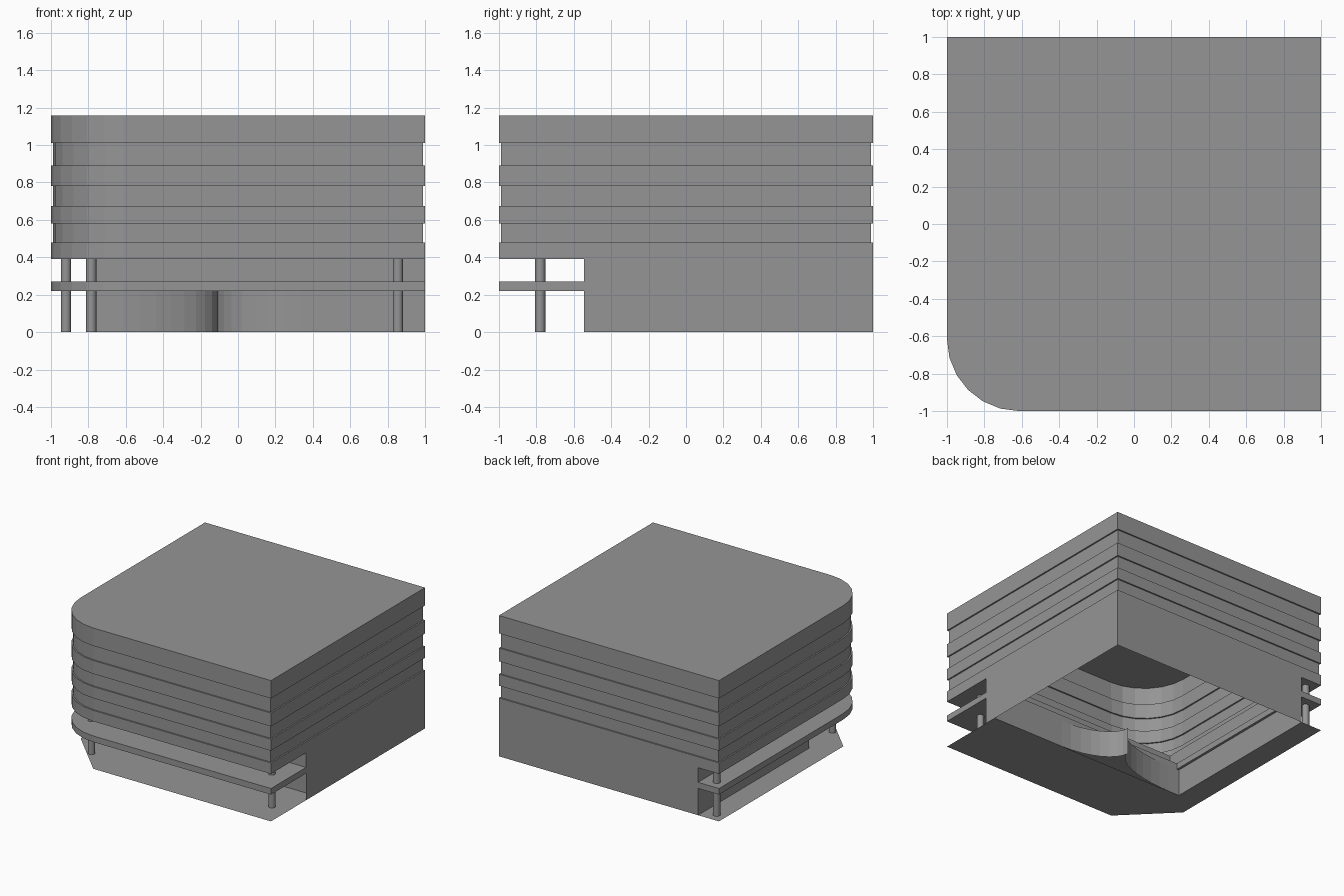
import bpy, bmesh, math

cube = bpy.data.objects.get("Cube")
if cube:
    bpy.data.objects.remove(cube)

grey = bpy.data.materials.new("concrete grey")
grey.use_nodes = True
GREY = (0.3, 0.3, 0.3, 1)
grey.diffuse_color = GREY
grey.node_tree.nodes["Principled BSDF"].inputs["Base Color"].default_value = GREY

WALL_X, WALL_Y = -0.81, -0.545   # ground floor wall lines
SETBACK_Y = -0.44                # recessed entrance wall line
OVERHANG, SLAB_LOW, SLAB_TOP = 0.39, 0.22, 0.27
ROUND = 0.385


def finish(name, bm, normals=True):
    if normals:
        bmesh.ops.recalc_face_normals(bm, faces=bm.faces)
    mesh = bpy.data.meshes.new(name)
    bm.to_mesh(mesh)
    bm.free()
    mesh.materials.append(grey)
    obj = bpy.data.objects.new(name, mesh)
    bpy.context.collection.objects.link(obj)
    return obj


def arc(cx, cy, rx, ry, start, end, steps):
    angles = [math.radians(start + (end - start) * i / steps) for i in range(steps + 1)]
    return [(cx + rx * math.cos(a), cy + ry * math.sin(a)) for a in angles]


def corner(inset=0, steps=6):
    """Rounded front corner, from the side to the front."""
    c = ROUND - 1
    r = ROUND - inset
    return arc(c, c, r, r, 180, 270, steps)


def outline(inset=0):
    e = 1 - inset
    return corner(inset) + [(e, -e), (e, e), (-e, e)]


def l_shape(inner_x, inner_y, steps=6):
    return corner(0, steps) + [(1, -1), (1, inner_y), (inner_x, inner_y), (inner_x, 1), (-1, 1)]


def flat(name, points, z, height=0):
    """Flat sheet, or a solid slab when it has a height."""
    bm = bmesh.new()
    face = bm.faces.new([bm.verts.new((x, y, z)) for x, y in points])
    if height:
        top = bmesh.ops.extrude_face_region(bm, geom=[face], use_keep_orig=True)["geom"]
        moved = [v for v in top if isinstance(v, bmesh.types.BMVert)]
        bmesh.ops.translate(bm, verts=moved, vec=(0, 0, height))
    return finish(name, bm, height > 0)


def wall(name, path, low, high):
    """Thin wall along an open path."""
    bm = bmesh.new()
    rows = [[bm.verts.new((x, y, z)) for x, y in path] for z in (low, high)]
    for i in range(len(path) - 1):
        bm.faces.new((rows[0][i], rows[0][i + 1], rows[1][i + 1], rows[1][i]))
    return finish(name, bm, False)


# Hollow tower with alternating floor bands and recessed window bands
heights = [OVERHANG, 0.48, 0.58, 0.675, 0.78, 0.89, 1.01, 1.157]
bm = bmesh.new()
rings = []
for i in range(len(heights) - 1):
    inset = 0.012 * (i % 2)
    for z in heights[i:i + 2]:
        rings.append([bm.verts.new((x, y, z)) for x, y in outline(inset)])
for a, b in zip(rings, rings[1:]):
    for j in range(len(a)):
        k = (j + 1) % len(a)
        bm.faces.new((a[j], a[k], b[k], b[j]))
bm.faces.new(rings[-1])
finish("tower_shell", bm, False)

# Underside of the overhang, balcony slab and paving
flat("overhang_soffit", l_shape(WALL_X, WALL_Y)[::-1], OVERHANG)
flat("balcony_slab", l_shape(WALL_X + 0.02, SETBACK_Y), SLAB_LOW, SLAB_TOP - SLAB_LOW)
flat("ground_paving", l_shape(WALL_X, SETBACK_Y, 1), 0)

# Ground floor walls
wall("outer_walls", [(1, WALL_Y), (1, 1), (WALL_X, 1)], 0, OVERHANG)
wall("side_wall", [(WALL_X, 1), (WALL_X, SETBACK_Y)], 0, OVERHANG)
wall("upper_front_wall", [(WALL_X, WALL_Y), (1, WALL_Y)], SLAB_TOP, OVERHANG)
wall("upper_side_return", [(WALL_X, SETBACK_Y), (WALL_X, WALL_Y)], SLAB_TOP, OVERHANG)

# Entrance wall curving back beside the doorway
curve = arc(-0.71, SETBACK_Y + 0.24, 0.6, 0.24, -90, 0, 10)
wall("curved_entrance_wall", [(WALL_X, SETBACK_Y)] + curve, 0, SLAB_LOW)
recess = arc(0.34, SETBACK_Y + 0.24, 0.45, 0.24, 180, 270, 8)
wall("entrance_back_wall", recess + [(1, SETBACK_Y)], 0, SLAB_LOW)

# Round columns
for name, x, y in (("front_right_column", -0.785, -0.78),
                   ("front_left_column", 0.855, -0.78),
                   ("rear_column", -0.92, 0.915)):
    bpy.ops.mesh.primitive_cylinder_add(vertices=16, radius=0.0275, depth=OVERHANG,
                                        location=(x, y, OVERHANG / 2))
    column = bpy.context.object
    column.name = name
    column.data.materials.append(grey)
    bpy.ops.object.shade_smooth_by_angle()
